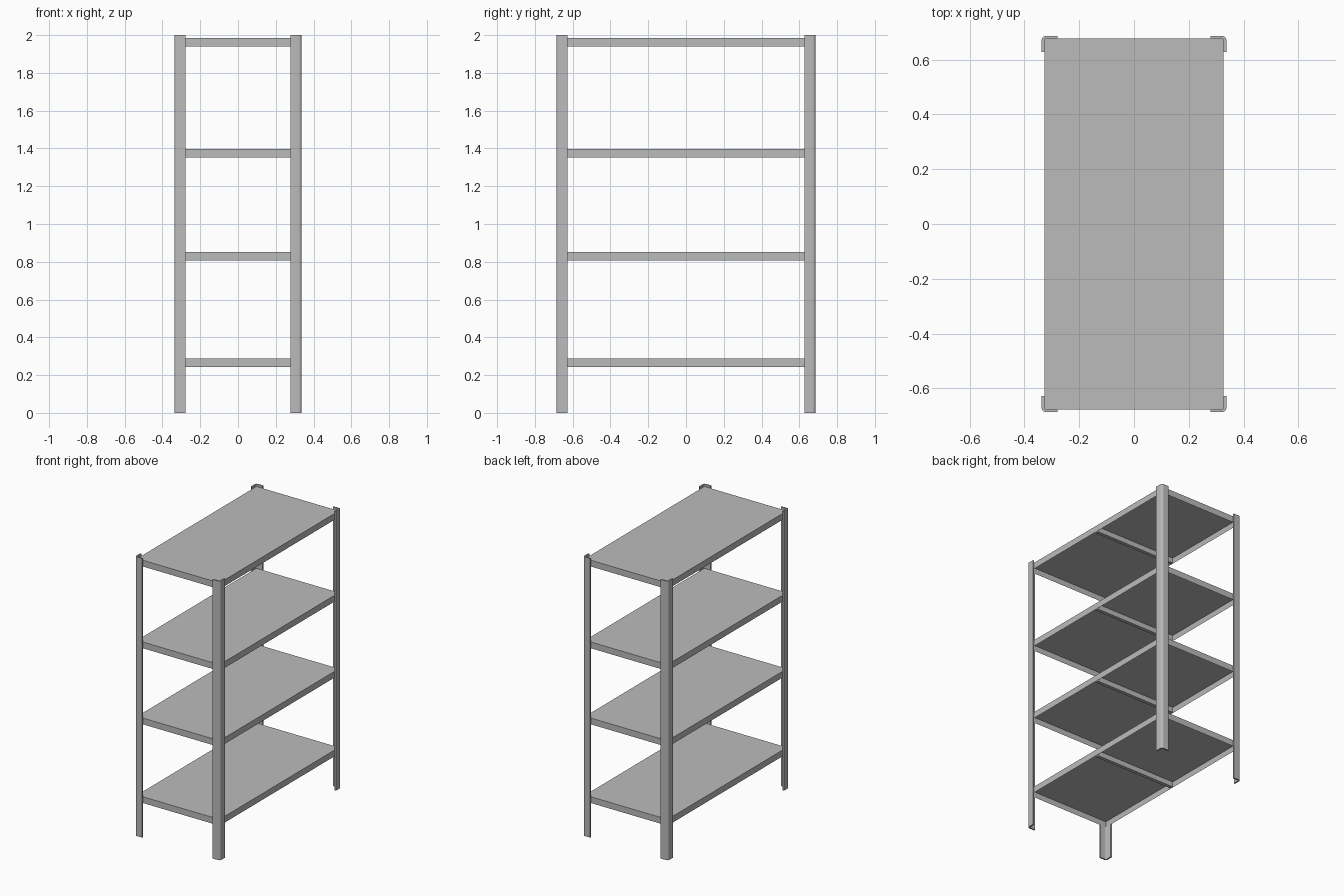
import bpy
import bmesh
from math import cos, sin, pi

cube = bpy.data.objects.get("Cube")
if cube:
    bpy.data.objects.remove(cube, do_unlink=True)

# Overall dimensions
HALF_X, HALF_Y, HEIGHT = 0.337, 0.686, 2.0
SHEET = 0.01            # post metal thickness
LEG = 0.058             # width of each side of an angle post
RIM = 0.045             # depth of the shelf edges
PANEL = 0.008
SHELF_X, SHELF_Y = HALF_X - SHEET, HALF_Y - SHEET

steel = bpy.data.materials.new("grey steel")
steel.use_nodes = True
grey = (0.5, 0.5, 0.5, 1.0)
steel.diffuse_color = grey
steel.node_tree.nodes["Principled BSDF"].inputs["Base Color"].default_value = grey


def add_object(name, bm):
    bmesh.ops.recalc_face_normals(bm, faces=bm.faces)
    mesh = bpy.data.meshes.new(name)
    bm.to_mesh(mesh)
    bm.free()
    mesh.materials.append(steel)
    obj = bpy.data.objects.new(name, mesh)
    bpy.context.collection.objects.link(obj)
    return obj


def extrude_up(bm, face, height):
    made = bmesh.ops.extrude_face_region(bm, geom=[face])["geom"]
    verts = [v for v in made if isinstance(v, bmesh.types.BMVert)]
    bmesh.ops.translate(bm, verts=verts, vec=(0, 0, height))


def arc(radius, centre, steps=6):
    angles = [pi / 2 * i / steps for i in range(steps + 1)]
    return [(centre - radius * cos(a), centre - radius * sin(a)) for a in angles]


# Angle posts with a rounded outer bend
def angle_post(name, sx, sy):
    bend = 0.016
    outer = arc(bend, bend)
    inner = arc(bend - SHEET, bend)
    profile = [(0, LEG)] + outer + [(LEG, 0), (LEG, SHEET)]
    profile += inner[::-1] + [(SHEET, LEG)]
    bm = bmesh.new()
    face = bm.faces.new([bm.verts.new((sx * (HALF_X - a), sy * (HALF_Y - b), 0))
                         for a, b in profile])
    extrude_up(bm, face, HEIGHT)
    post = add_object(name, bm)
    bpy.ops.object.select_all(action='DESELECT')
    post.select_set(True)
    bpy.context.view_layer.objects.active = post
    bpy.ops.object.shade_smooth_by_angle()


# Folded tray: flat top with a thin rim all round, open underneath
def shelf(name, top):
    bm = bmesh.new()
    corners = [(-1, -1), (1, -1), (1, 1), (-1, 1)]
    face = bm.faces.new([bm.verts.new((sx * SHELF_X, sy * SHELF_Y, top - RIM))
                         for sx, sy in corners])
    extrude_up(bm, face, RIM)
    bottom = min(bm.faces, key=lambda f: f.calc_center_median().z)
    bmesh.ops.recalc_face_normals(bm, faces=bm.faces)
    bmesh.ops.inset_region(bm, faces=[bottom], thickness=PANEL)
    bmesh.ops.translate(bm, verts=bottom.verts, vec=(0, 0, RIM - PANEL))
    add_object(name, bm)


# Stiffening bar across the middle of the underside
def crossbar(name, top):
    bm = bmesh.new()
    bmesh.ops.create_cube(bm, size=1)
    depth = RIM - PANEL
    bmesh.ops.scale(bm, verts=bm.verts, vec=(2 * (SHELF_X - PANEL), 0.025, depth))
    bmesh.ops.translate(bm, verts=bm.verts, vec=(0, 0, top - PANEL - depth / 2))
    add_object(name, bm)


for sy, end in ((-1, "front"), (1, "back")):
    for sx, side in ((-1, "right"), (1, "left")):
        angle_post(f"{end}_{side}_post", sx, sy)

levels = {"bottom": 0.289, "lower": 0.853, "upper": 1.398, "top": 1.984}
for label, z in levels.items():
    shelf(f"{label}_shelf", z)
    crossbar(f"{label}_shelf_crossbar", z)
